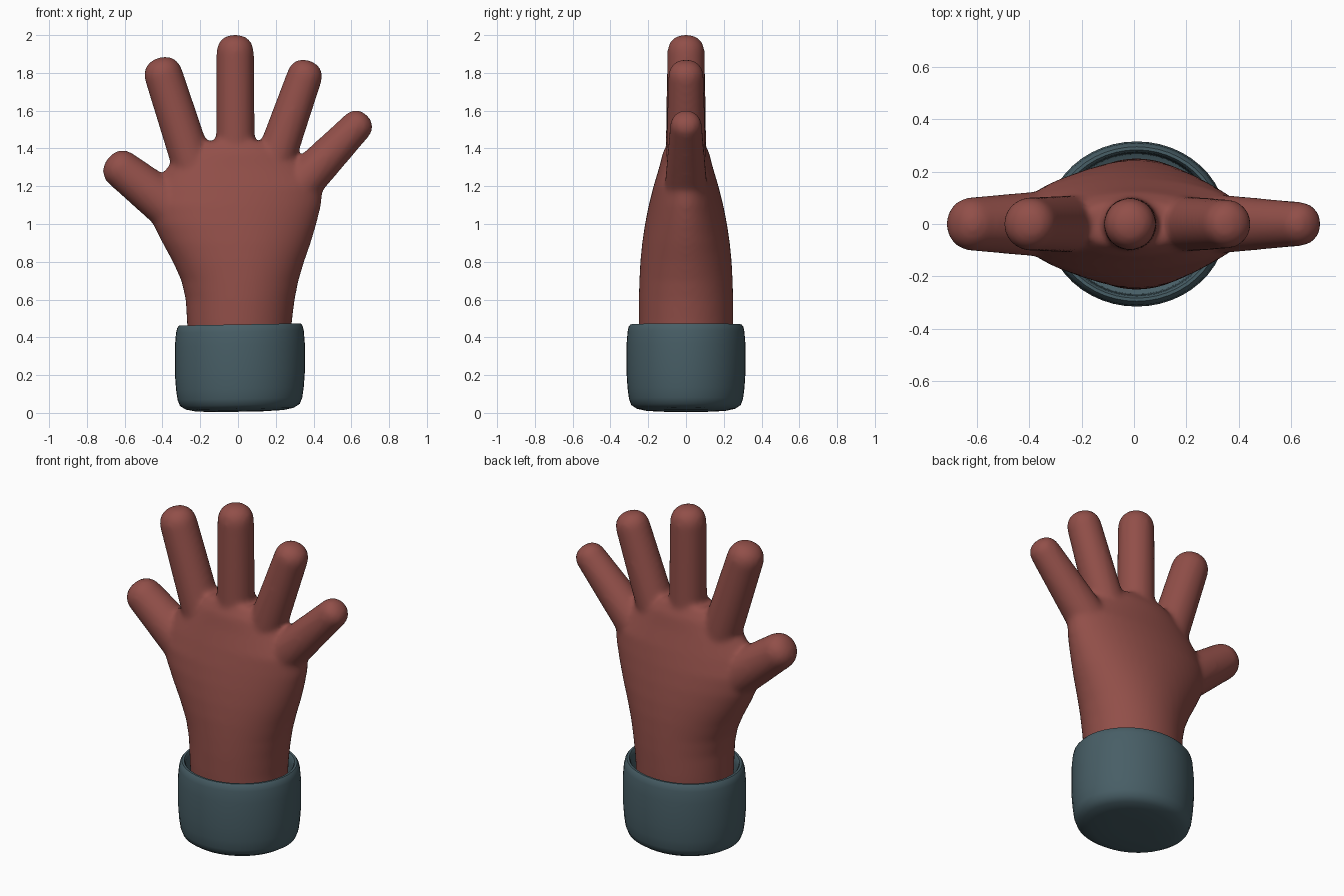
import bpy, bmesh, math
from mathutils import Vector

if "Cube" in bpy.data.objects:
    bpy.data.objects.remove(bpy.data.objects["Cube"])


def material(name, color):
    m = bpy.data.materials.new(name)
    m.diffuse_color = (*color, 1)
    m.use_nodes = True
    m.node_tree.nodes["Principled BSDF"].inputs["Base Color"].default_value = m.diffuse_color
    return m


SKIN = material("red_brown_skin", (0.285, 0.078, 0.066))
CLOTH = material("slate_cloth", (0.064, 0.112, 0.132))


def loft(bm, rings):
    """Bridge rings of points and close both ends."""
    loops = [[bm.verts.new(p) for p in ring] for ring in rings]
    n = len(loops[0])
    for a, b in zip(loops, loops[1:]):
        for i in range(n):
            j = (i + 1) % n
            bm.faces.new((a[i], a[j], b[j], b[i]))
    bm.faces.new(loops[0][::-1])
    bm.faces.new(loops[-1])


def ellipse(center, u, v, n=32):
    return [center + u * math.cos(2 * math.pi * i / n) + v * math.sin(2 * math.pi * i / n)
            for i in range(n)]


def make_object(name, bm, mat):
    bmesh.ops.recalc_face_normals(bm, faces=bm.faces)
    me = bpy.data.meshes.new(name)
    bm.to_mesh(me)
    bm.free()
    me.materials.append(mat)
    ob = bpy.data.objects.new(name, me)
    bpy.context.collection.objects.link(ob)
    bpy.context.view_layer.objects.active = ob
    ob.select_set(True)
    return ob


def finger(bm, base, tip, r0, r1):
    """Tapered finger with a blunt round end; tip is the centre of the end cap."""
    a, b = Vector((base[0], 0, base[1])), Vector((tip[0], 0, tip[1]))
    d = (b - a).normalized()
    side, depth = Vector((d.z, 0, -d.x)), Vector((0, 1, 0))
    rings = []
    for i in range(9):
        t = i / 8
        r = r0 + (r1 - r0) * t
        rings.append(ellipse(a.lerp(b, t), side * r, depth * r))
    for i in range(1, 9):
        s = math.sin(math.pi / 2 * i / 8.3)
        r = r1 * (1 - s ** 2.3) ** (1 / 2.3)
        rings.append(ellipse(b + d * r1 * s, side * r, depth * r))
    loft(bm, rings)


# Palm and wrist: height, left edge, right edge, half depth
PALM = [(0.10, -0.25, 0.27, 0.24), (0.48, -0.27, 0.285, 0.25), (0.60, -0.277, 0.30, 0.25),
        (0.70, -0.30, 0.32, 0.247), (0.80, -0.345, 0.35, 0.242), (0.90, -0.40, 0.385, 0.232),
        (1.00, -0.45, 0.415, 0.217), (1.10, -0.475, 0.44, 0.197), (1.20, -0.44, 0.45, 0.172),
        (1.30, -0.375, 0.37, 0.142), (1.38, -0.29, 0.29, 0.122), (1.44, -0.20, 0.18, 0.09)]
bm = bmesh.new()
loft(bm, [ellipse(Vector(((l + r) / 2, 0, z)), Vector(((r - l) / 2, 0, 0)), Vector((0, d, 0)), 48)
          for z, l, r, d in PALM])

# Thumb and fingers: base centre, tip centre, base radius, tip radius
for spec in [((-0.36, 1.09), (-0.608, 1.283), 0.125, 0.103),
             ((-0.22, 1.25), (-0.392, 1.782), 0.110, 0.102),
             ((-0.013, 1.20), (-0.015, 1.903), 0.105, 0.099),
             ((0.165, 1.25), (0.350, 1.775), 0.108, 0.094),
             ((0.33, 1.21), (0.624, 1.514), 0.112, 0.085)]:
    finger(bm, *spec)
hand = make_object("hand", bm, SKIN)

# Fuse the palm and fingers into one smooth skin
remesh = hand.modifiers.new("fuse", "REMESH")
remesh.mode = "VOXEL"
remesh.voxel_size = 0.014
remesh.use_smooth_shade = True
soften = hand.modifiers.new("soften", "SMOOTH")
soften.factor = 0.5
soften.iterations = 10
for m in ("fuse", "soften"):
    bpy.ops.object.modifier_apply(modifier=m)
bpy.ops.object.shade_smooth()
hand.select_set(False)

# Cuff: closed bottom, rounded rim, hollow inside
CUFF = [(0.12, 0.006), (0.23, 0.011), (0.285, 0.022), (0.317, 0.042), (0.33, 0.075), (0.338, 0.13),
        (0.344, 0.21), (0.344, 0.36), (0.338, 0.43), (0.332, 0.455), (0.322, 0.468), (0.309, 0.468),
        (0.300, 0.455), (0.296, 0.42), (0.292, 0.10), (0.25, 0.08)]
bm = bmesh.new()
rings = []
for r, z in CUFF:
    ring = ellipse(Vector((0.01, 0, z)), Vector((r, 0, 0)), Vector((0, r * 0.915, 0)), 48)
    rings.append([p + Vector((0, 0, 0.018 * p.x)) for p in ring])
loft(bm, rings)
cuff = make_object("cuff", bm, CLOTH)
bpy.ops.object.shade_smooth_by_angle(angle=math.radians(50))
